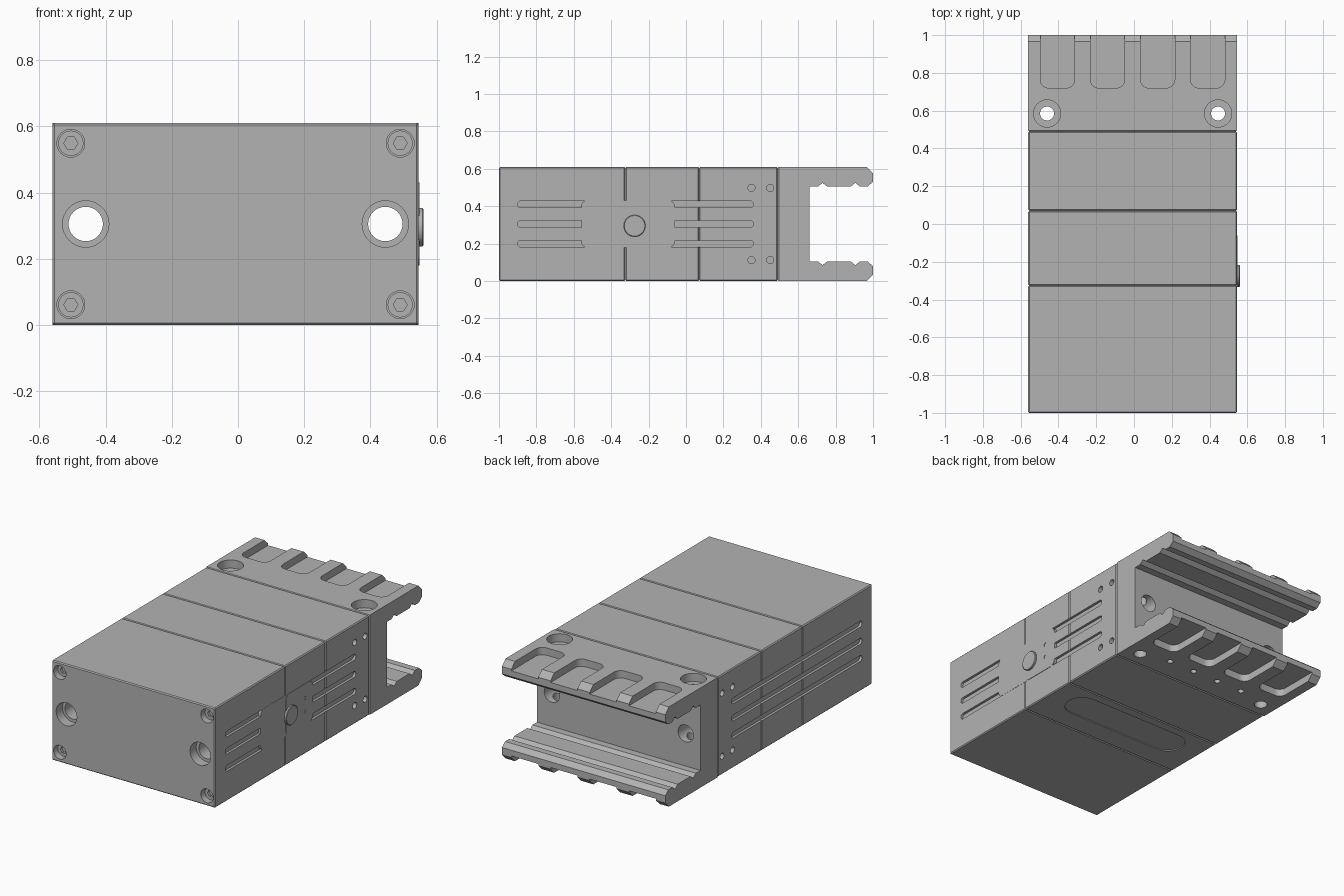
import bpy, bmesh, math

if "Cube" in bpy.data.objects:
    bpy.data.objects.remove(bpy.data.objects["Cube"], do_unlink=True)

GREY = (0.45, 0.45, 0.45, 1)
metal = bpy.data.materials.new("grey metal")
metal.use_nodes = True
metal.diffuse_color = GREY
metal.node_tree.nodes["Principled BSDF"].inputs["Base Color"].default_value = GREY

LEFT, RIGHT, TOP = 0.545, -0.56, 0.61
CX, CZ = (LEFT + RIGHT) / 2, TOP / 2
PLACE = {"x": lambda u, v, t: (t, u, v),
         "y": lambda u, v, t: (u, t, v),
         "z": lambda u, v, t: (u, v, t)}


def circle(u, v, r, n=32):
    return [(u + r * math.cos(math.tau * i / n), v + r * math.sin(math.tau * i / n))
            for i in range(n)]


def rounded(u0, u1, v0, v1, r, n=8):
    corners = [(u1 - r, v1 - r), (u0 + r, v1 - r), (u0 + r, v0 + r), (u1 - r, v0 + r)]
    pts = []
    for k, (u, v) in enumerate(corners):
        for i in range(n + 1):
            a = math.pi / 2 * (k + i / n)
            pts.append((u + r * math.cos(a), v + r * math.sin(a)))
    return pts


def prism(name, pts, axis, lo, hi, bevel=0, edge_rule=None):
    """Extrude a 2D outline along an axis, optionally chamfering chosen edges."""
    bm = bmesh.new()
    a = [bm.verts.new(PLACE[axis](u, v, lo)) for u, v in pts]
    b = [bm.verts.new(PLACE[axis](u, v, hi)) for u, v in pts]
    bm.faces.new(a)
    bm.faces.new(b[::-1])
    for i in range(len(pts)):
        j = (i + 1) % len(pts)
        bm.faces.new((a[i], b[i], b[j], a[j]))
    bmesh.ops.recalc_face_normals(bm, faces=bm.faces)
    if bevel:
        edges = [e for e in bm.edges if edge_rule is None or edge_rule(e)]
        bmesh.ops.bevel(bm, geom=edges, offset=bevel, segments=1, affect="EDGES")
    mesh = bpy.data.meshes.new(name)
    bm.to_mesh(mesh)
    bm.free()
    mesh.materials.append(metal)
    ob = bpy.data.objects.new(name, mesh)
    bpy.context.collection.objects.link(ob)
    return ob


def cut(targets, pts, axis, lo, hi):
    """Subtract a prism from every target it reaches along y."""
    cutter = prism("cutter", pts, axis, lo, hi)
    cutter.hide_render = True
    span = lambda o: [f(v.co.y for v in o.data.vertices) for f in (min, max)]
    c0, c1 = span(cutter)
    for ob in targets:
        o0, o1 = span(ob)
        if c1 <= o0 or c0 >= o1:
            continue
        mod = ob.modifiers.new("cut", "BOOLEAN")
        mod.operation, mod.solver, mod.object = "DIFFERENCE", "EXACT", cutter
        graph = bpy.context.evaluated_depsgraph_get()
        mesh = bpy.data.meshes.new_from_object(ob.evaluated_get(graph))
        ob.modifiers.clear()
        ob.data = mesh
    bpy.data.objects.remove(cutter, do_unlink=True)


# Stacked housing blocks with chamfered seams
bodies = []
for name, y0, y1 in (("front_block", -1, -0.325), ("middle_block", -0.325, 0.07),
                     ("rear_block", 0.07, 0.49)):
    outline = [(RIGHT, 0), (LEFT, 0), (LEFT, TOP), (RIGHT, TOP)]
    bodies.append(prism(name, outline, "y", y0, y1, 0.006))

# Clamp block with two jaws, as a side profile mirrored about mid height
jaw = [(0.49, TOP), (0.965, TOP), (1, 0.575), (1, 0.53), (0.97, 0.505), (0.93, 0.505),
       (0.905, 0.525), (0.88, 0.505), (0.755, 0.505), (0.73, 0.525), (0.705, 0.505),
       (0.66, 0.505)]
profile = jaw + [(y, TOP - z) for y, z in reversed(jaw)]
clamp = prism("clamp_block", profile, "x", RIGHT, LEFT, 0.006,
              lambda e: all(v.co.y < 0.495 for v in e.verts))
bodies.append(clamp)

# Long mounting holes and recessed corner screws in the front
parts = []
for side in (-1, 1):
    x = CX + side * 0.4525
    cut(bodies, circle(x, CZ, 0.052), "y", -1.1, 0.8)
    cut(bodies, circle(x, CZ, 0.07), "y", -1.1, -0.94)
    for up in (-1, 1):
        sx, sz = CX + side * 0.4975, CZ + up * 0.244
        cut(bodies, circle(sx, sz, 0.042), "y", -1.1, -0.94)
        screw = prism("corner_screw", circle(sx, sz, 0.038), "y", -0.965, -0.93)
        cut([screw], circle(sx, sz, 0.021, 6), "y", -1.1, -0.95)
        parts.append(screw)

# Vertical bolt holes through the clamp, counterbored on top
for side in (-1, 1):
    x = CX + side * 0.4525
    cut([clamp], circle(x, 0.585, 0.037), "z", -0.1, 0.8)
    cut([clamp], circle(x, 0.585, 0.072), "z", TOP - 0.05, 0.8)

# Finger pockets on both jaws and small holes underneath
for k in range(4):
    x = CX + (k - 1.5) * 0.265
    pocket = rounded(x - 0.091, x + 0.091, 0.72, 1.2, 0.045)
    cut([clamp], pocket, "z", TOP - 0.045, 0.8)
    cut([clamp], pocket, "z", -0.2, 0.045)
    cut([clamp], circle(CX + (k - 1.5) * 0.177, 0.63, 0.018, 20), "z", -0.1, 0.04)

# Side grooves and pin holes
for face in (RIGHT, LEFT):
    for dz in (-0.105, 0, 0.105):
        groove = rounded(-0.9, 0.36, CZ + dz - 0.018, CZ + dz + 0.018, 0.0179)
        cut(bodies, groove, "x", face - 0.015, face + 0.015)
    for y in (0.35, 0.45):
        for dz in (-0.193, 0.193):
            cut(bodies, circle(y, CZ + dz, 0.019, 20), "x", face - 0.03, face + 0.03)

# Shallow label recess underneath
cut(bodies, rounded(CX - 0.42, CX + 0.42, -0.19, 0.01, 0.099), "z", -0.1, 0.006)

# Switch plate, cover and button on the left side
parts.append(prism("switch_plate", rounded(-0.56, -0.06, 0.18, 0.43, 0.03),
                   "x", LEFT - 0.02, LEFT + 0.001))
cover = prism("switch_cover", rounded(-0.32, -0.06, 0.18, 0.43, 0.035),
              "x", LEFT - 0.01, LEFT + 0.003)
for dz in (-0.04, 0.04):
    cut([cover, parts[-1]], circle(-0.14, CZ + dz, 0.012, 16), "x", LEFT - 0.015, LEFT + 0.1)
button = prism("switch_button", circle(-0.275, 0.295, 0.058, 40), "x", LEFT - 0.01, 0.56,
               0.003, lambda e: all(v.co.x > 0.559 for v in e.verts))
parts += [cover, button]

# Smooth round walls, crisp edges
bpy.ops.object.select_all(action="DESELECT")
for ob in bodies + parts:
    ob.select_set(True)
bpy.context.view_layer.objects.active = clamp
bpy.ops.object.shade_smooth_by_angle(angle=math.radians(30))
